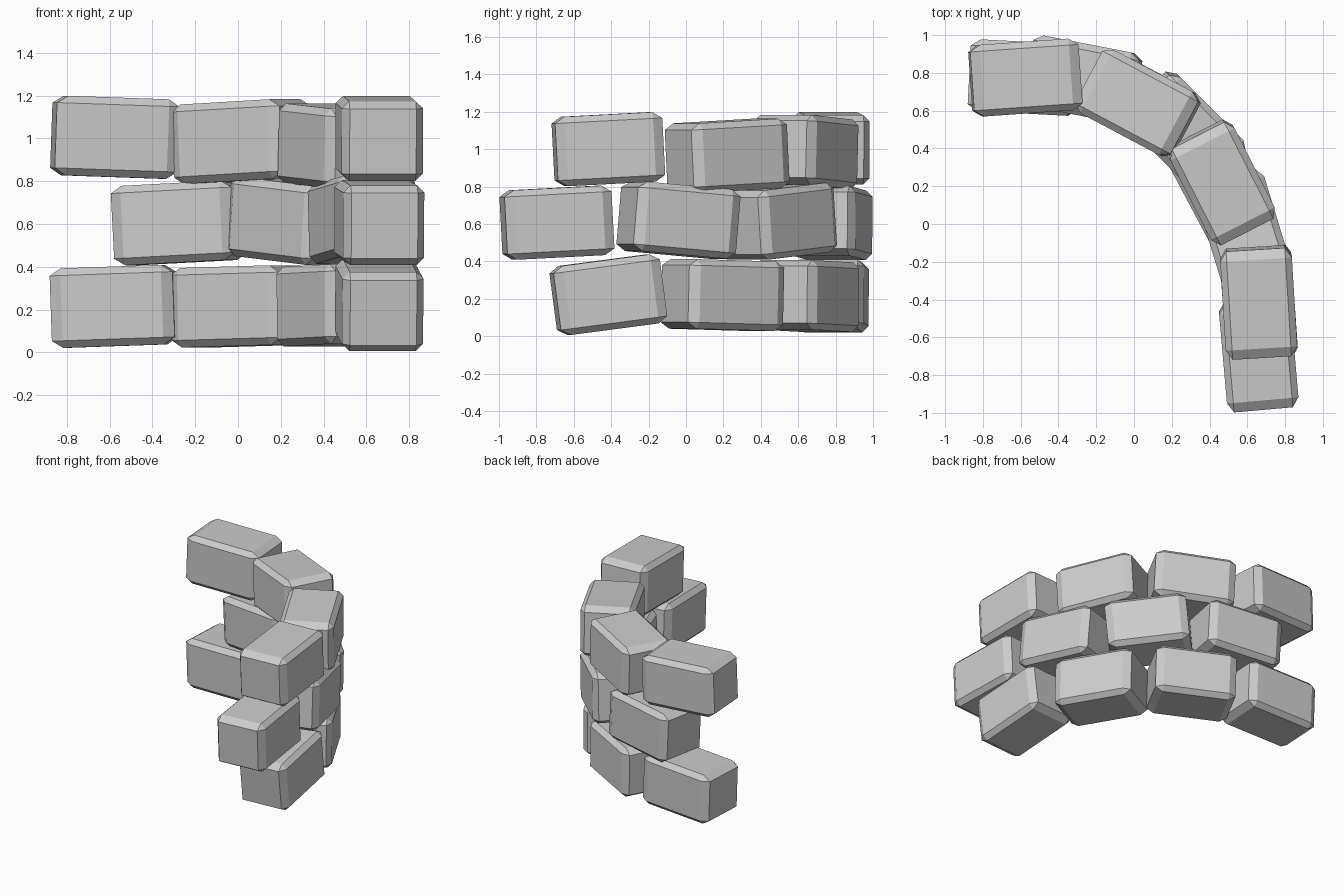
import bpy, bmesh
from math import radians
from mathutils import Matrix

if "Cube" in bpy.data.objects:
    bpy.data.objects.remove(bpy.data.objects["Cube"])

SIZE = (0.575, 0.38, 0.372)

# One chamfered brick mesh: a bevelled unit cube stretched to size
bm = bmesh.new()
bmesh.ops.create_cube(bm, size=1)
bmesh.ops.bevel(bm, geom=bm.edges[:], offset=0.09, segments=1,
                affect='EDGES', profile=0.5)
bmesh.ops.scale(bm, vec=SIZE, verts=bm.verts[:])
bmesh.ops.recalc_face_normals(bm, faces=bm.faces[:])
mesh = bpy.data.meshes.new("brick")
bm.to_mesh(mesh)
bm.free()

# Courses of the curved wall: x, y, z, yaw, tilt
courses = {
    "bottom": [
        (-0.58, 0.775, 0.215, -3, 2),
        (0.015, 0.645, 0.215, -28, 1.5),
        (0.46, 0.195, 0.22, -62, 1.5),
        (0.66, -0.415, 0.222, -86, -7.5),
    ],
    "middle": [
        (-0.275, 0.765, 0.605, -11, 3),
        (0.27, 0.485, 0.615, -45, -5),
        (0.58, -0.04, 0.62, -73, 5),
        (0.66, -0.69, 0.607, -85, -3),
    ],
    "top": [
        (-0.575, 0.775, 1.005, 4, -2),
        (0.02, 0.64, 0.985, -28, 3),
        (0.465, 0.22, 0.965, -63, -3),
        (0.66, -0.415, 1.0, -86.5, -3),
    ],
}
for name, bricks in courses.items():
    for i, (x, y, z, yaw, tilt) in enumerate(bricks, 1):
        ob = bpy.data.objects.new(f"{name}_brick_{i}", mesh)
        ob.matrix_world = (Matrix.Translation((x, y, z))
                           @ Matrix.Rotation(radians(yaw), 4, 'Z')
                           @ Matrix.Rotation(radians(-tilt), 4, 'Y'))
        bpy.context.collection.objects.link(ob)
